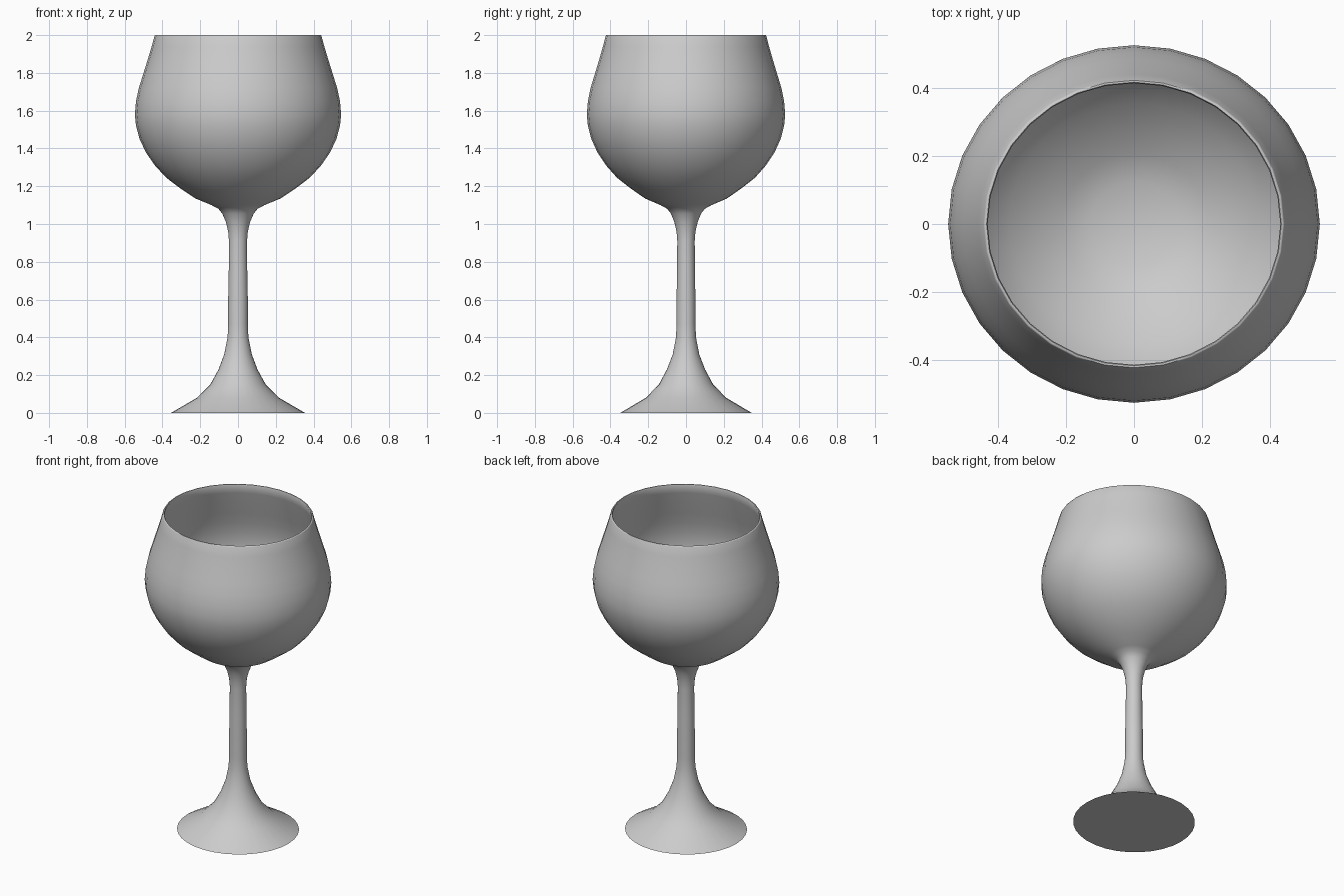
import bpy, bmesh
from math import cos, sin, pi, radians

if "Cube" in bpy.data.objects:
    bpy.data.objects.remove(bpy.data.objects["Cube"])

SEGMENTS = 32

# Profile as (radius, height): foot, stem, outer bowl
outer = [(0.355, 0.0), (0.217, 0.08), (0.147, 0.15), (0.103, 0.23), (0.073, 0.31),
         (0.055, 0.40), (0.052, 0.47), (0.052, 0.60), (0.049, 0.75), (0.048, 0.91),
         (0.052, 0.96), (0.064, 1.01), (0.083, 1.055), (0.103, 1.08), (0.14, 1.10),
         (0.225, 1.135), (0.307, 1.19), (0.38, 1.245), (0.44, 1.31), (0.487, 1.378),
         (0.521, 1.45), (0.54, 1.52), (0.546, 1.58), (0.540, 1.65), (0.525, 1.72),
         (0.503, 1.79), (0.478, 1.87), (0.457, 1.94), (0.442, 1.995), (0.439, 2.0)]
# Inner bowl, following the outer wall down to the centre
inner = [(0.433, 2.0), (0.430, 1.994)]
inner += [(r - 0.012, z + 0.012 * max(0, (1.58 - z) / 0.45))
          for r, z in reversed(outer[14:28])]


def ring(bm, r, z):
    # Slightly oval; the foot is closer to round than the bowl
    squash = 0.98 if z < 0.3 else 0.962
    return [bm.verts.new((r * cos(2 * pi * i / SEGMENTS),
                          r * squash * sin(2 * pi * i / SEGMENTS), z))
            for i in range(SEGMENTS)]


bm = bmesh.new()
rings = [ring(bm, r, z) for r, z in outer + inner]
for a, b in zip(rings, rings[1:]):
    for i in range(SEGMENTS):
        j = (i + 1) % SEGMENTS
        bm.faces.new((a[i], a[j], b[j], b[i]))

# Flat underside and bowl floor
bm.faces.new(rings[0][::-1])
floor = bm.verts.new((0, 0, 1.108))
for i in range(SEGMENTS):
    bm.faces.new((rings[-1][i], rings[-1][(i + 1) % SEGMENTS], floor))
bmesh.ops.recalc_face_normals(bm, faces=bm.faces)

mesh = bpy.data.meshes.new("wine_glass")
bm.to_mesh(mesh)
bm.free()
glass = bpy.data.objects.new("wine_glass", mesh)
bpy.context.collection.objects.link(glass)
bpy.context.view_layer.objects.active = glass
glass.select_set(True)
bpy.ops.object.shade_smooth_by_angle(angle=radians(60))
